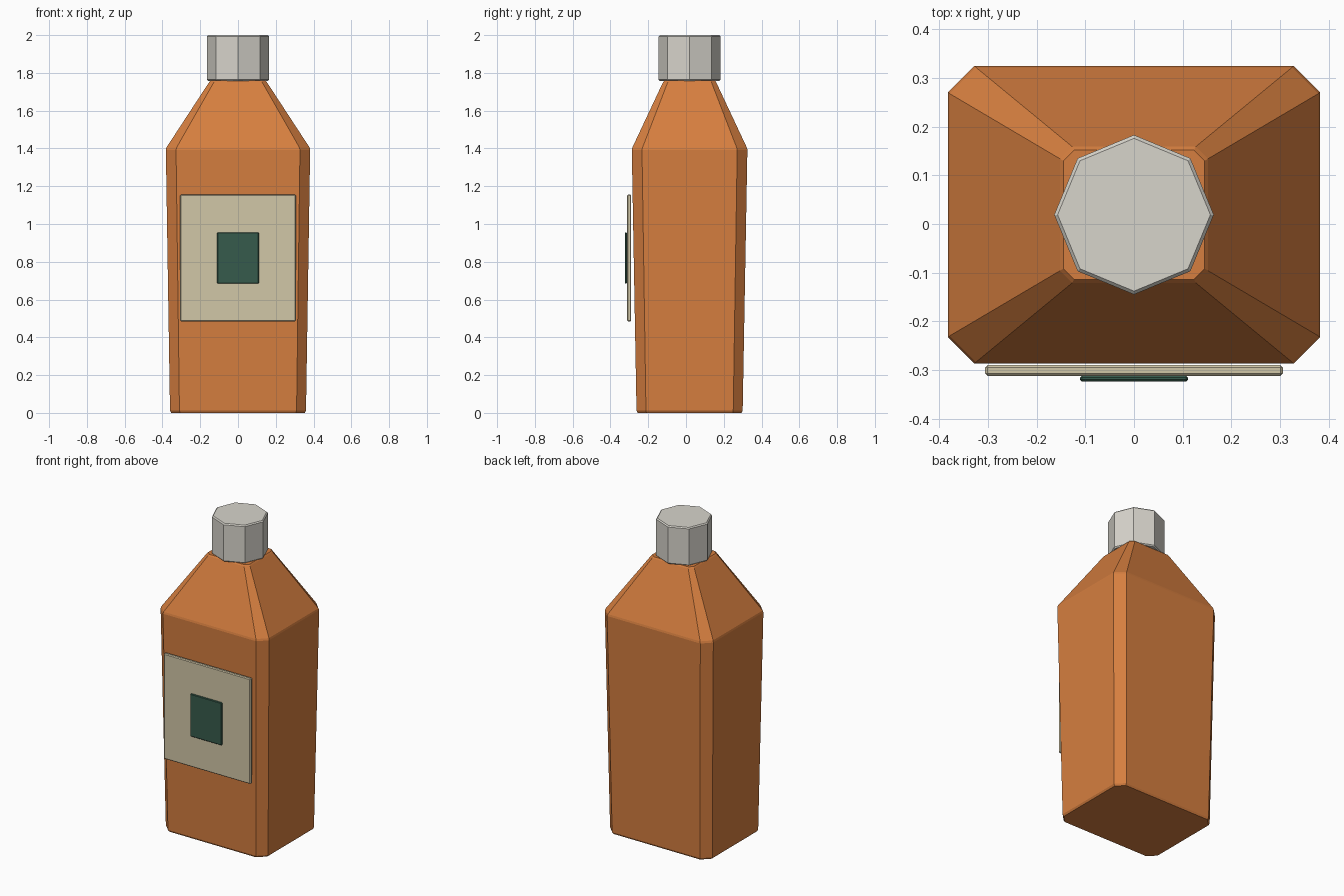
import bpy
import bmesh
import math

cube = bpy.data.objects.get("Cube")
if cube:
    bpy.data.objects.remove(cube, do_unlink=True)

CENTRE_Y = 0.019


def material(name, rgb):
    mat = bpy.data.materials.new(name)
    mat.use_nodes = True
    mat.diffuse_color = (*rgb, 1)
    mat.node_tree.nodes["Principled BSDF"].inputs["Base Color"].default_value = (*rgb, 1)
    return mat


def finish(name, bm, mat):
    bmesh.ops.recalc_face_normals(bm, faces=bm.faces)
    mesh = bpy.data.meshes.new(name)
    bm.to_mesh(mesh)
    bm.free()
    mesh.materials.append(mat)
    obj = bpy.data.objects.new(name, mesh)
    bpy.context.collection.objects.link(obj)
    return obj


def loft(name, rings, mat):
    """Join rings of points with flat sides and close both ends."""
    bm = bmesh.new()
    loops = [[bm.verts.new(p) for p in ring] for ring in rings]
    count = len(loops[0])
    for low, high in zip(loops, loops[1:]):
        for i in range(count):
            j = (i + 1) % count
            bm.faces.new((low[i], low[j], high[j], high[i]))
    bm.faces.new(loops[0])
    bm.faces.new(loops[-1])
    return finish(name, bm, mat)


def cut_corner_ring(z, hx, hy, cut):
    """Rectangle with its four corners cut off."""
    quarter = [(hx, hy - cut), (hx - cut, hy)]
    half = quarter + [(-x, y) for x, y in reversed(quarter)]
    outline = half + [(-x, -y) for x, y in half]
    return [(x, y + CENTRE_Y, z) for x, y in outline]


def octagon_ring(z, radius):
    angles = [math.tau * i / 8 for i in range(8)]
    return [(radius * math.cos(a), CENTRE_Y + radius * math.sin(a), z) for a in angles]


def plate(name, width, z0, z1, y0, y1, edge, mat):
    """Thin upright panel with bevelled edges."""
    bm = bmesh.new()
    bmesh.ops.create_cube(bm, size=1)
    for v in bm.verts:
        v.co.x *= width
        v.co.y = (y0 + y1) / 2 + v.co.y * (y1 - y0)
        v.co.z = (z0 + z1) / 2 + v.co.z * (z1 - z0)
    bmesh.ops.bevel(bm, geom=bm.edges[:], offset=edge, segments=1, affect='EDGES')
    return finish(name, bm, mat)


orange = material("burnt orange", (0.67, 0.21, 0.05))
grey = material("warm light grey", (0.68, 0.66, 0.60))
cream = material("cream", (0.64, 0.57, 0.39))
green = material("dark green", (0.037, 0.105, 0.072))

# Bottle body: tapered sides, shoulder and neck, with a fine edge at each break
loft("bottle_body", [
    cut_corner_ring(0.0, 0.353, 0.275, 0.047),
    cut_corner_ring(0.012, 0.36, 0.281, 0.05),
    cut_corner_ring(1.393, 0.382, 0.306, 0.054),
    cut_corner_ring(1.405, 0.379, 0.303, 0.054),
    cut_corner_ring(1.752, 0.152, 0.14, 0.025),
    cut_corner_ring(1.76, 0.145, 0.133, 0.022),
], orange)

# Eight-sided cap
loft("cap", [
    octagon_ring(1.757, 0.157),
    octagon_ring(1.764, 0.164),
    octagon_ring(1.993, 0.164),
    octagon_ring(2.0, 0.157),
], grey)

# Label and its central patch
plate("front_label", 0.612, 0.485, 1.156, -0.312, -0.29, 0.005, cream)
plate("label_patch", 0.222, 0.684, 0.956, -0.324, -0.312, 0.004, green)
